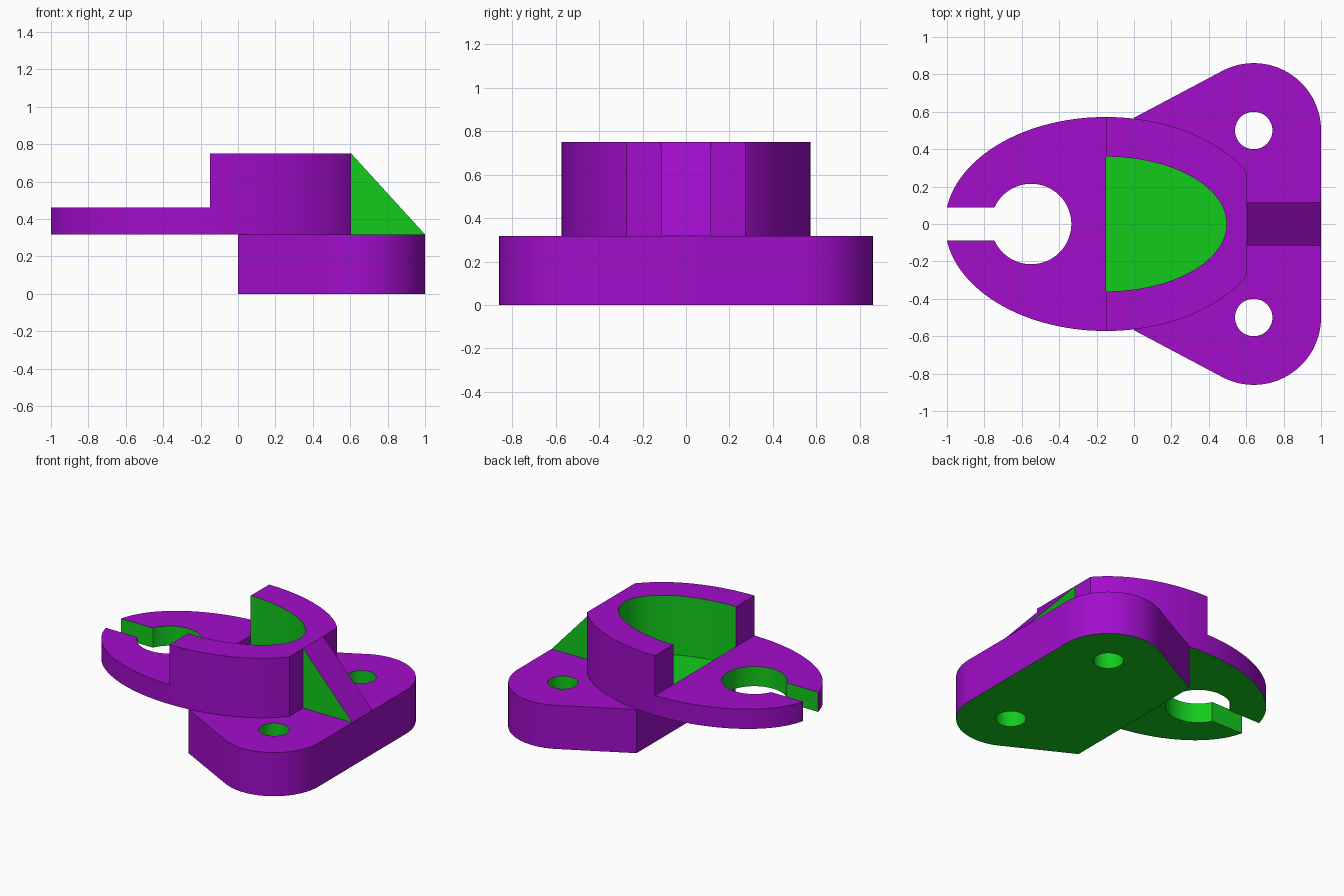
import bpy, bmesh
from math import sin, cos, asin, acos, radians, hypot, pi

if "Cube" in bpy.data.objects:
    bpy.data.objects.remove(bpy.data.objects["Cube"])


def material(name, color):
    m = bpy.data.materials.new(name)
    m.diffuse_color = color
    m.use_nodes = True
    m.node_tree.nodes["Principled BSDF"].inputs["Base Color"].default_value = m.diffuse_color
    return m


PURPLE = material("purple", (0.36, 0.004, 0.6, 1))
GREEN = material("green", (0.006, 0.6, 0.012, 1))


def arc(cx, cy, rx, ry, a0, a1, n):
    """Points along an elliptical arc, angles in radians."""
    return [(cx + rx * cos(a0 + (a1 - a0) * i / n),
             cy + ry * sin(a0 + (a1 - a0) * i / n)) for i in range(n + 1)]


def circle(cx, cy, r, n=48):
    return arc(cx, cy, r, r, 0, 2 * pi, n)[:-1]


def mirrored(half):
    """Close a half outline by mirroring it across y = 0."""
    return half + [(x, -y) for x, y in reversed(half) if abs(y) > 1e-6]


def finish(name, bm, is_green):
    for f in bm.faces:
        f.material_index = int(is_green(f.calc_center_median(), f.normal))
    mesh = bpy.data.meshes.new(name)
    bm.to_mesh(mesh)
    bm.free()
    mesh.materials.append(PURPLE)
    mesh.materials.append(GREEN)
    ob = bpy.data.objects.new(name, mesh)
    bpy.context.collection.objects.link(ob)
    bpy.ops.object.select_all(action='DESELECT')
    ob.select_set(True)
    bpy.context.view_layer.objects.active = ob
    bpy.ops.object.shade_smooth_by_angle(angle=radians(25))
    return ob


def prism(name, loops, z0, z1, is_green):
    """Extrude an outline (first loop) with holes (other loops) from z0 to z1."""
    bm = bmesh.new()
    for loop in loops:
        vs = [bm.verts.new((x, y, z0)) for x, y in loop]
        for i, v in enumerate(vs):
            bm.edges.new((v, vs[(i + 1) % len(vs)]))
    bmesh.ops.triangle_fill(bm, use_beauty=True, edges=bm.edges[:], normal=(0, 0, 1))
    if z1 > z0:
        ext = bmesh.ops.extrude_face_region(bm, geom=bm.faces[:], use_keep_orig=True)
        top = [g for g in ext["geom"] if isinstance(g, bmesh.types.BMVert)]
        bmesh.ops.translate(bm, verts=top, vec=(0, 0, z1 - z0))
        bmesh.ops.recalc_face_normals(bm, faces=bm.faces[:])
    bm.normal_update()
    return finish(name, bm, is_green)


BASE_Z, ARM_Z, TOP_Z = 0.317, 0.46, 0.75
CX, A, B = -0.15, 0.861, 0.572      # outer ellipse
IA, IB = 0.645, 0.36                # pocket ellipse
HX, HY = 0.64, 0.5                  # bolt holes

# Base plate: two rounded ears with bolt holes
ear = [(0, 0.568)] + arc(HX, HY, 0.36, 0.36, radians(118.2), 0, 32)
prism("base_plate", [mirrored(ear), circle(HX, HY, 0.1), circle(HX, -HY, 0.1)],
      0, BASE_Z,
      lambda c, n: n.z < -0.5 or (abs(n.z) < 0.5 and hypot(c.x - HX, abs(c.y) - HY) < 0.12))

# Slotted arm: half ellipse with a keyhole opening
SX, SR, SLOT = -0.55, 0.215, 0.088
arm = (arc(CX, 0, A, B, pi / 2, pi - asin(SLOT / B), 48)
       + arc(SX, 0, SR, SR, pi - asin(SLOT / SR), 0, 32))
prism("slotted_arm", [mirrored(arm)], BASE_Z, ARM_Z,
      lambda c, n: n.z < -0.5 or (abs(n.z) < 0.5 and (
          hypot(c.x - SX, c.y) < SR + 0.01 or (abs(n.y) > 0.99 and abs(c.y) < 0.1))))

# Curved wall: crescent around the pocket, cut flat in front of the rib
FLAT = 0.605
t = acos((FLAT - CX) / A)
wall = (arc(CX, 0, A, B, -pi / 2, -t, 32) + arc(CX, 0, A, B, t, pi / 2, 32)
        + arc(CX, 0, IA, IB, pi / 2, -pi / 2, 64))
prism("curved_wall", [wall], BASE_Z, TOP_Z,
      lambda c, n: n.z < -0.5 or (abs(n.z) < 0.5 and
                                  ((c.x - CX) / IA) ** 2 + (c.y / IB) ** 2 < 1.1))

# Pocket floor: thin sheet just above the base
prism("pocket_floor", [arc(CX, 0, IA, IB, -pi / 2, pi / 2, 64)],
      BASE_Z + 0.003, BASE_Z + 0.003, lambda c, n: True)

# Triangular rib bracing the wall
bm = bmesh.new()
side = bm.faces.new([bm.verts.new((x, -0.115, z)) for x, z in
                     ((FLAT, BASE_Z), (1, BASE_Z), (FLAT, TOP_Z))])
ext = bmesh.ops.extrude_face_region(bm, geom=[side], use_keep_orig=True)
bmesh.ops.translate(bm, vec=(0, 0.23, 0),
                    verts=[g for g in ext["geom"] if isinstance(g, bmesh.types.BMVert)])
bmesh.ops.recalc_face_normals(bm, faces=bm.faces[:])
finish("rib", bm, lambda c, n: abs(n.y) > 0.5)
